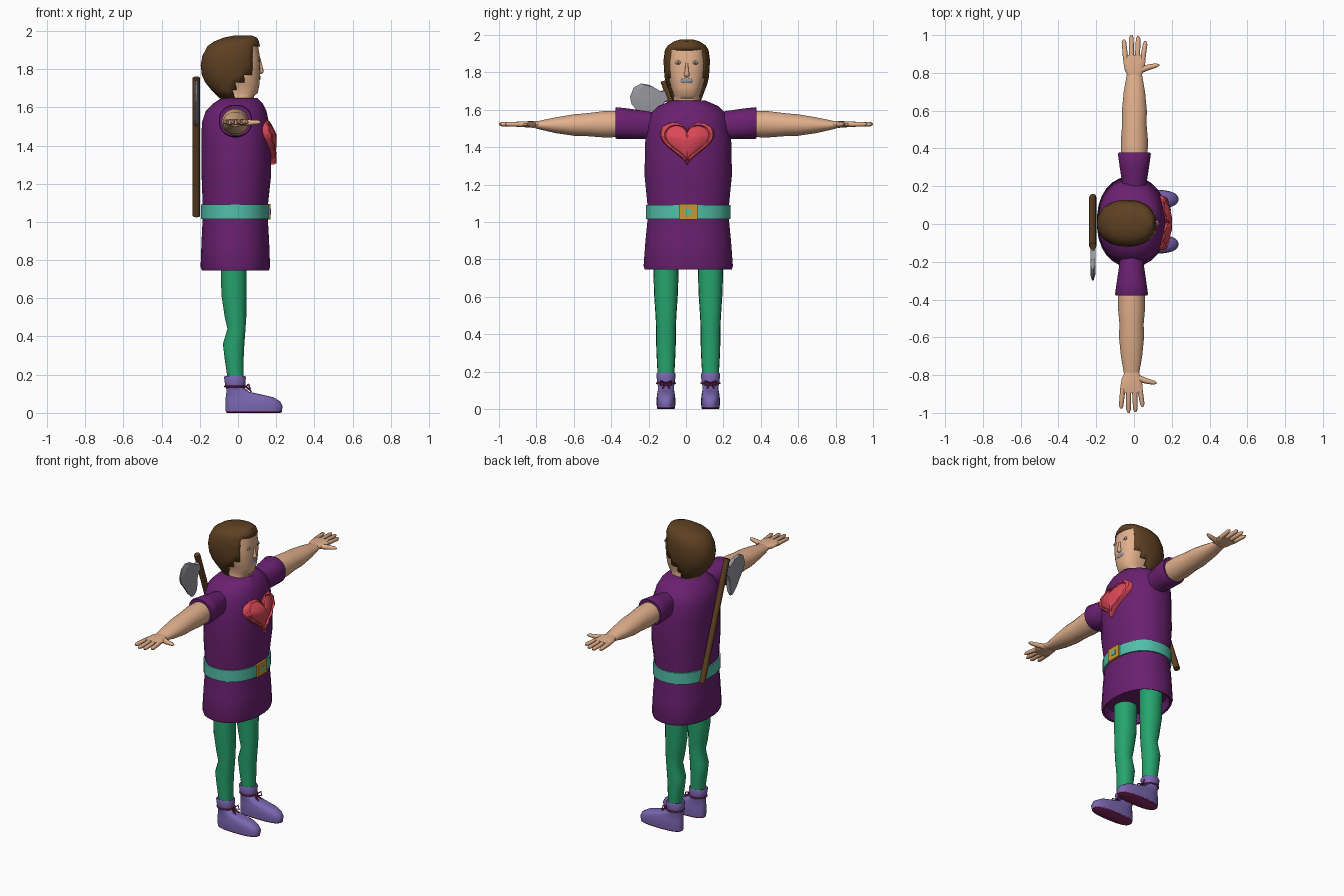
import bpy, bmesh, math
from mathutils import Vector

def srgb(r, g, b):
    f = lambda c: c / 12.92 if c <= 0.04045 else ((c + 0.055) / 1.055) ** 2.4
    return (f(r / 255), f(g / 255), f(b / 255), 1)

def make_mat(name, *rgb):
    m = bpy.data.materials.new(name)
    m.diffuse_color = srgb(*rgb)
    return m

PURPLE = make_mat("tunic purple", 106, 32, 112)
SKIN = make_mat("skin tan", 226, 176, 140)
BROWN = make_mat("brown", 94, 64, 34)
GREEN = make_mat("legging green", 38, 164, 110)
TEAL = make_mat("belt teal", 82, 190, 168)
GOLD = make_mat("buckle gold", 200, 152, 50)
VIOLET = make_mat("shoe violet", 122, 102, 176)
MAGENTA = make_mat("lace magenta", 128, 38, 92)
GREY = make_mat("steel grey", 152, 150, 158)
RED = make_mat("heart red", 220, 72, 88)
CY = 0.012  # body centre in y

def finish(bm, name, mat, angle=40):
    bmesh.ops.recalc_face_normals(bm, faces=bm.faces)
    me = bpy.data.meshes.new(name)
    bm.to_mesh(me)
    bm.free()
    me.materials.append(mat)
    ob = bpy.data.objects.new(name, me)
    bpy.context.collection.objects.link(ob)
    smooth(ob, angle)
    return ob

def smooth(ob, angle=40):
    bpy.ops.object.select_all(action='DESELECT')
    ob.select_set(True)
    bpy.context.view_layer.objects.active = ob
    bpy.ops.object.shade_smooth_by_angle(angle=math.radians(angle))

def skin_rings(bm, rings):
    rows = [[bm.verts.new(p) for p in r] for r in rings]
    n = len(rows[0])
    for a, b in zip(rows, rows[1:]):
        for i in range(n):
            bm.faces.new((a[i], a[(i + 1) % n], b[(i + 1) % n], b[i]))
    bm.faces.new(rows[0])
    bm.faces.new(rows[-1])

def loft(name, rings, mat, axis='z', n=28, p=2.2, angle=40, keep=None):
    """rings: (position on axis, x low, x high, half width, width centre)"""
    pts = []
    for t, lo, hi, w, c in rings:
        row = []
        for i in range(n):
            a = math.tau * (i + 0.5) / n
            ca, sa = math.cos(a), math.sin(a)
            x = (lo + hi) / 2 + (hi - lo) / 2 * math.copysign(abs(ca) ** (2 / p), ca)
            o = c + w * math.copysign(abs(sa) ** (2 / p), sa)
            row.append((x, o, t) if axis == 'z' else (x, t, o))
        pts.append(row)
    bm = bmesh.new()
    skin_rings(bm, pts)
    if keep:
        bmesh.ops.recalc_face_normals(bm, faces=bm.faces)
        gone = [f for f in bm.faces if not keep(f.calc_center_median())]
        bmesh.ops.delete(bm, geom=gone, context='FACES')
    return finish(bm, name, mat, angle)

def tube(name, pts, radii, mat, cyclic=False):
    cu = bpy.data.curves.new(name, 'CURVE')
    cu.dimensions = '3D'
    cu.bevel_depth, cu.bevel_resolution, cu.use_fill_caps = 1, 2, True
    s = cu.splines.new('POLY')
    s.points.add(len(pts) - 1)
    s.use_cyclic_u = cyclic
    for q, co, r in zip(s.points, pts, radii):
        q.co, q.radius = (*co, 1), r
    cu.materials.append(mat)
    ob = bpy.data.objects.new(name, cu)
    bpy.context.collection.objects.link(ob)
    bpy.ops.object.select_all(action='DESELECT')
    ob.select_set(True)
    bpy.context.view_layer.objects.active = ob
    bpy.ops.object.convert(target='MESH')
    smooth(bpy.context.object, 50)

def ball(name, loc, size, mat):
    bm = bmesh.new()
    bmesh.ops.create_uvsphere(bm, u_segments=12, v_segments=8, radius=1)
    for v in bm.verts:
        v.co = Vector(loc) + v.co * Vector(size)
    finish(bm, name, mat, 60)

def box(name, loc, size, mat):
    bm = bmesh.new()
    bmesh.ops.create_cube(bm, size=1)
    for v in bm.verts:
        v.co = Vector(loc) + v.co * Vector(size)
    finish(bm, name, mat)

# tunic with a hollow hem, belt and buckle
loft("tunic", [(z, lo, hi, w, CY) for z, lo, hi, w in (
    (0.80, -0.165, 0.14, 0.205), (0.75, -0.18, 0.155, 0.222), (0.745, -0.19, 0.163, 0.234),
    (0.765, -0.197, 0.169, 0.24), (0.9, -0.192, 0.164, 0.23), (1.02, -0.186, 0.157, 0.218),
    (1.09, -0.186, 0.158, 0.219), (1.25, -0.192, 0.175, 0.235), (1.42, -0.193, 0.174, 0.232),
    (1.52, -0.19, 0.163, 0.222), (1.58, -0.17, 0.15, 0.202), (1.62, -0.13, 0.13, 0.16),
    (1.65, -0.085, 0.1, 0.09))], PURPLE)
loft("belt", [(z, -0.195 + d, 0.166 - d, 0.227 - d, CY) for z, d in
              ((1.015, 0.02), (1.015, 0), (1.09, 0), (1.09, 0.02))], TEAL)
box("buckle", (0.16, CY, 1.054), (0.022, 0.098, 0.082), GOLD)
box("buckle_centre", (0.17, CY, 1.054), (0.008, 0.034, 0.03), TEAL)

# head, face and hair
loft("head", [(z, lo, hi, w, 0.004) for z, lo, hi, w in (
    (1.60, -0.07, 0.08, 0.075), (1.66, -0.07, 0.085, 0.073), (1.675, -0.08, 0.104, 0.07),
    (1.72, -0.1, 0.113, 0.086), (1.78, -0.1, 0.116, 0.1), (1.85, -0.1, 0.117, 0.105),
    (1.92, -0.1, 0.106, 0.1), (1.95, -0.05, 0.07, 0.05))], SKIN, p=2.5)

def hair_area(c):
    if c.z > 1.92:
        return True
    return c.x < (0.078 if c.z > 1.765 else 0.04 if c.z > 1.72 else -0.015)

hair = loft("hair", [(z, lo, hi, w, 0.004) for z, lo, hi, w in (
    (1.645, -0.095, 0.08, 0.075), (1.69, -0.14, 0.1, 0.092), (1.73, -0.172, 0.11, 0.108),
    (1.77, -0.19, 0.115, 0.118), (1.82, -0.196, 0.118, 0.123), (1.87, -0.187, 0.118, 0.124),
    (1.92, -0.16, 0.116, 0.117), (1.945, -0.125, 0.11, 0.1), (1.965, -0.075, 0.1, 0.07),
    (1.975, -0.025, 0.075, 0.035))], BROWN, n=36, keep=hair_area)
mod = hair.modifiers.new("thickness", 'SOLIDIFY')
mod.thickness, mod.offset = 0.02, -1
ball("nose", (0.117, 0.004, 1.79), (0.017, 0.015, 0.017), SKIN)
tube("nose_bridge", [(0.112, 0.004, 1.85), (0.122, 0.004, 1.795)], [0.007, 0.011], SKIN)
ball("mouth", (0.112, 0.004, 1.755), (0.006, 0.035, 0.014), GREY)
for s in (-1, 1):
    y = 0.004 + s * 0.047
    ball("eye", (0.111, y, 1.852), (0.006, 0.015, 0.011), GREY)
    ball("pupil", (0.1155, y, 1.852), (0.003, 0.006, 0.006), BROWN)

for s in (-1, 1):
    dx = 0.002 if s > 0 else -0.013
    # sleeves, arms and hands
    loft("sleeve", [(s * y, -r + dx, r + dx, h, c) for y, r, h, c in (
        (0.13, 0.055, 0.065, 1.515), (0.22, 0.066, 0.076, 1.518), (0.3, 0.078, 0.082, 1.524),
        (0.37, 0.088, 0.085, 1.529), (0.378, 0.084, 0.081, 1.529), (0.376, 0.07, 0.068, 1.526))],
        PURPLE, 'y', 24)
    loft("arm", [(s * y, -r + dx, r + dx, h, c) for y, r, h, c in (
        (0.34, 0.07, 0.07, 1.523), (0.44, 0.073, 0.071, 1.522), (0.53, 0.065, 0.062, 1.52),
        (0.6, 0.067, 0.058, 1.518), (0.7, 0.057, 0.042, 1.517), (0.79, 0.041, 0.022, 1.518),
        (0.805, 0.038, 0.018, 1.518))], SKIN, 'y', 20, 2)
    loft("palm", [(s * y, lo + dx, hi + dx, h, 1.522) for y, lo, hi, h in (
        (0.785, -0.035, 0.038, 0.018), (0.815, -0.052, 0.052, 0.018),
        (0.86, -0.06, 0.06, 0.016), (0.895, -0.058, 0.057, 0.012))], SKIN, 'y', 16, 2.5)
    for x0, x1, tip in ((-0.046, -0.055, 0.978), (-0.015, -0.016, 1.0),
                        (0.016, 0.02, 0.995), (0.044, 0.057, 0.968)):
        tube("finger", [(x0 + dx, s * 0.87, 1.522), (x1 + dx, s * (tip - 0.015), 1.523),
                        (x1 + dx, s * tip, 1.523)], [0.014, 0.012, 0.005], SKIN)
    tube("thumb", [(0.03 + dx, s * 0.815, 1.52), (0.075 + dx, s * 0.83, 1.52),
                   (0.118 + dx, s * 0.84, 1.522), (0.132 + dx, s * 0.842, 1.522)],
         [0.018, 0.015, 0.011, 0.004], SKIN)

    # leggings
    yc = CY + s * 0.119
    loft("legging", [(z, lo, hi, w, yc) for z, lo, hi, w in (
        (0.83, -0.092, 0.046, 0.07), (0.62, -0.088, 0.045, 0.064), (0.5, -0.07, 0.044, 0.056),
        (0.44, -0.056, 0.04, 0.053), (0.36, -0.08, 0.034, 0.053), (0.28, -0.07, 0.03, 0.05),
        (0.17, -0.054, 0.03, 0.044))], GREEN, n=18)

    # shoes
    loft("sole", [(z, lo, hi, w, yc) for z, lo, hi, w in (
        (0.0, -0.058, 0.222, 0.043), (0.004, -0.064, 0.23, 0.048),
        (0.014, -0.064, 0.23, 0.048))], MAGENTA, p=2.6)
    loft("shoe", [(z, lo, hi, w, yc) for z, lo, hi, w in (
        (0.01, -0.065, 0.23, 0.049), (0.035, -0.066, 0.235, 0.051), (0.06, -0.066, 0.222, 0.05),
        (0.082, -0.065, 0.185, 0.047), (0.097, -0.063, 0.12, 0.044), (0.11, -0.061, 0.06, 0.043),
        (0.13, -0.06, 0.036, 0.043))], VIOLET, p=2.6, angle=60)
    loft("shoe_cuff", [(z, lo, hi, w, yc) for z, lo, hi, w in (
        (0.12, -0.06, 0.034, 0.043), (0.14, -0.067, 0.038, 0.048), (0.185, -0.074, 0.042, 0.052),
        (0.193, -0.07, 0.038, 0.048), (0.188, -0.05, 0.02, 0.035))], VIOLET, n=20)
    tube("lace", [(-0.014 + 0.054 * math.cos(a * math.tau / 20),
                   yc + 0.049 * math.sin(a * math.tau / 20), 0.138) for a in range(20)],
         [0.005] * 20, MAGENTA, True)
    for k in (-1, 1):
        tube("lace_bow", [(0.042, yc, 0.138), (0.055, yc + k * 0.03, 0.15),
                          (0.064, yc + k * 0.028, 0.125), (0.042, yc, 0.135)],
             [0.004] * 4, MAGENTA)
        tube("lace_end", [(0.042, yc, 0.136), (0.07, yc + k * 0.018, 0.112)],
             [0.004] * 2, MAGENTA)

# padded heart with a ruffled rim, bent to the chest
N = 72
def heart_ring(scale, off, ruffle=0):
    row = []
    for i in range(N):
        t = math.tau * i / N
        y = 0.00906 * 16 * math.sin(t) ** 3 * scale
        h = 13 * math.cos(t) - 5 * math.cos(2 * t) - 2 * math.cos(3 * t) - math.cos(4 * t)
        z = 1.438 + 0.0081 * h * scale
        x = -0.012 + 0.183 * math.sqrt(1 - (y / 0.26) ** 2) - max(0, z - 1.46) * 0.5
        row.append((x + off + (ruffle if i % 4 < 2 else 0), y + CY * 0.5, z))
    return row
bm = bmesh.new()
skin_rings(bm, [heart_ring(1, -0.04), heart_ring(1, 0.012, 0.006), heart_ring(0.95, 0.024, 0.006),
                heart_ring(0.84, 0.026, 0.005), heart_ring(0.79, 0.017), heart_ring(0.6, 0.026),
                heart_ring(0.3, 0.03), heart_ring(0.05, 0.031)])
finish(bm, "heart", RED, 30)

# axe slung on the back
top, low = Vector((-0.218, -0.118, 1.755)), Vector((-0.218, 0.142, 1.03))
tube("axe_handle", [low, top], [0.019, 0.019], BROWN)
v = (top - low).normalized()
u = Vector((0, -v.z, v.y))
root = top - v * 0.08
outline = [(-0.005, 0.03), (0.04, 0.035), (0.08, 0.085), (0.12, 0.107), (0.165, 0.1), (0.2, 0.06),
           (0.205, 0.02), (0.19, -0.02), (0.178, -0.055), (0.165, -0.1), (0.14, -0.145),
           (0.115, -0.15), (0.09, -0.11), (0.07, -0.06), (0.04, -0.03), (-0.005, -0.03)]
bm = bmesh.new()
rows = []
for dx, k in ((-0.004, 1), (-0.013, 0.85), (0.013, 0.85), (0.004, 1)):
    rows.append([root + u * a * k + v * b * k + Vector((dx, 0, 0)) for a, b in outline])
skin_rings(bm, [rows[1], rows[0], rows[3], rows[2]])
finish(bm, "axe_blade", GREY, 25)
